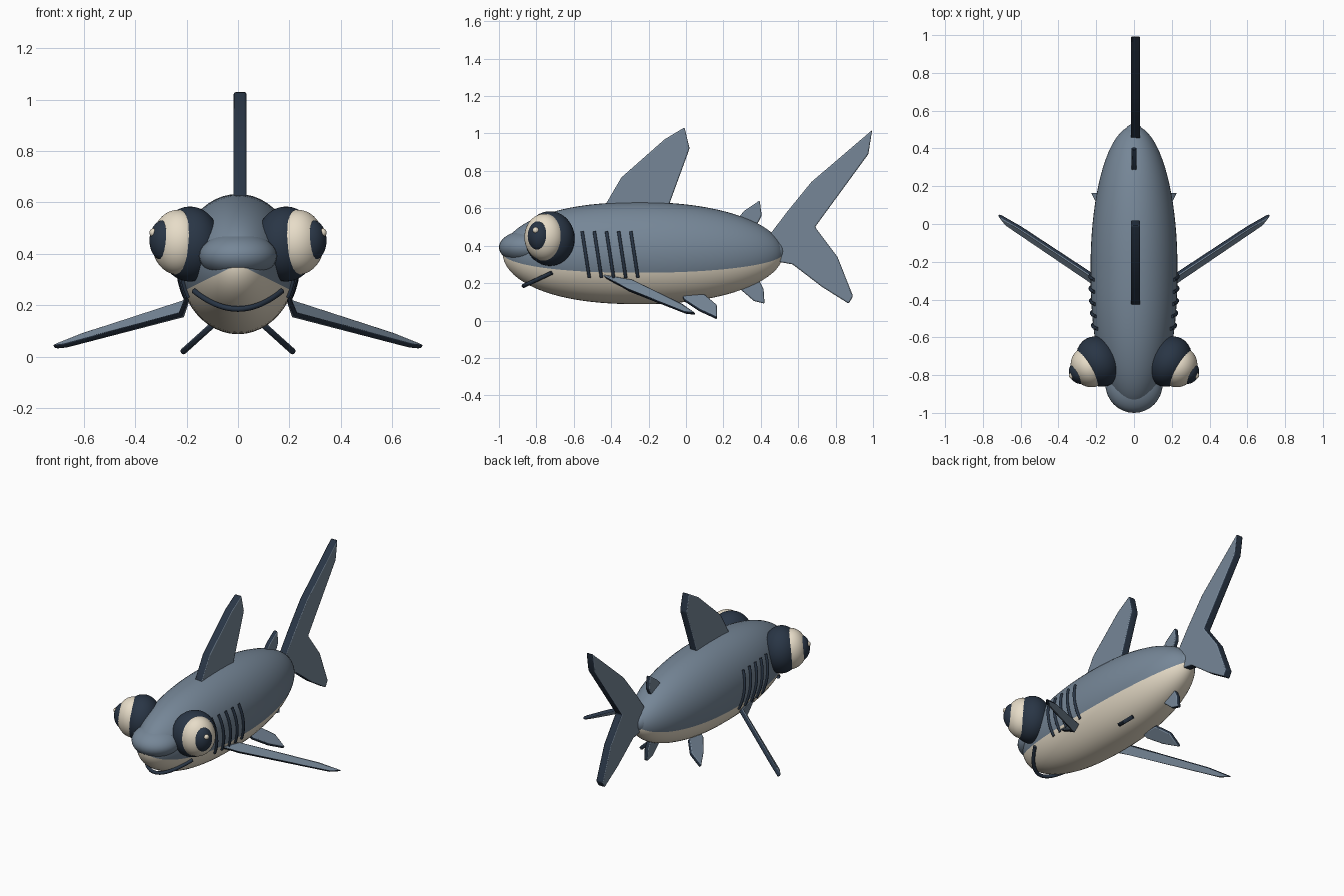
import bpy, bmesh, math
from mathutils import Vector

if "Cube" in bpy.data.objects:
    bpy.data.objects.remove(bpy.data.objects["Cube"])


def mat(name, rgb):
    m = bpy.data.materials.new(name)
    m.diffuse_color = (*rgb, 1)
    m.use_nodes = True
    m.node_tree.nodes["Principled BSDF"].inputs["Base Color"].default_value = m.diffuse_color
    return m


GREY = mat("slate", (0.18, 0.24, 0.31))
CREAM = mat("cream", (0.80, 0.72, 0.58))
DARK = mat("navy", (0.022, 0.036, 0.06))


def make(name, bm, mats, smooth=180):
    bmesh.ops.recalc_face_normals(bm, faces=bm.faces)
    me = bpy.data.meshes.new(name)
    bm.to_mesh(me)
    bm.free()
    ob = bpy.data.objects.new(name, me)
    bpy.context.collection.objects.link(ob)
    for m in mats:
        me.materials.append(m)
    bpy.ops.object.select_all(action='DESELECT')
    ob.select_set(True)
    bpy.context.view_layer.objects.active = ob
    bpy.ops.object.shade_smooth_by_angle(angle=math.radians(smooth))
    return ob


def ball(name, loc, radii, m, rot=0):
    bm = bmesh.new()
    bmesh.ops.create_uvsphere(bm, u_segments=32, v_segments=20, radius=1)
    ob = make(name, bm, [m])
    ob.location, ob.scale, ob.rotation_euler = loc, radii, (0, 0, rot)
    return ob


def tube(name, pts, r, m):
    cu = bpy.data.curves.new(name, 'CURVE')
    cu.dimensions = '3D'
    cu.bevel_depth, cu.bevel_resolution, cu.use_fill_caps = r, 2, True
    sp = cu.splines.new('POLY')
    sp.points.add(len(pts) - 1)
    for p, co in zip(sp.points, pts):
        p.co = (*co, 1)
    cu.materials.append(m)
    ob = bpy.data.objects.new(name, cu)
    bpy.context.collection.objects.link(ob)


def fin(name, pts, thick):
    """Flat plate with slate sides and a dark, slightly bevelled rim."""
    bm = bmesh.new()
    pts = [Vector(p) for p in pts]
    n = Vector()
    for a, b in zip(pts, pts[1:] + pts[:1]):
        n += a.cross(b)
    n = n.normalized() * thick / 2
    lo = [bm.verts.new(p - n) for p in pts]
    hi = [bm.verts.new(p + n) for p in pts]
    bm.faces.new(lo[::-1])
    bm.faces.new(hi)
    for i in range(len(pts)):
        j = (i + 1) % len(pts)
        bm.faces.new((lo[i], lo[j], hi[j], hi[i])).material_index = 1
    ob = make(name, bm, [GREY, DARK], 35)
    bev = ob.modifiers.new("bevel", 'BEVEL')
    bev.width, bev.segments, bev.limit_method = 0.007, 2, 'ANGLE'


# Body: lofted rings, cream below a fixed ring angle
YC, ZC, HX, HZ = -0.23, 0.36, 0.23, 0.273


def swell(y):
    u = abs(y - YC) / 0.75
    return math.sqrt(max(0, 1 - u ** (2.4 if y < YC else 2.05)))


bm = bmesh.new()
SEG, RINGS = 48, 40
rings = []
for i in range(1, RINGS):
    y = YC - 0.75 * math.cos(math.pi * i / RINGS)
    s = swell(y)
    rings.append([bm.verts.new((HX * s * math.cos(a), y, ZC + HZ * s * math.sin(a)))
                  for a in (2 * math.pi * k / SEG for k in range(SEG))])
tips = [bm.verts.new((0, YC + d, ZC)) for d in (-0.75, 0.75)]
for k in range(SEG):
    j = (k + 1) % SEG
    fs = [bm.faces.new((a[k], a[j], b[j], b[k])) for a, b in zip(rings, rings[1:])]
    fs += [bm.faces.new((tips[0], rings[0][k], rings[0][j])),
           bm.faces.new((tips[1], rings[-1][j], rings[-1][k]))]
    for f in fs:
        f.material_index = int(27 <= k < 45)
make("body", bm, [GREY, CREAM])
ball("snout", (0, -0.845, 0.392), (0.152, 0.155, 0.09), GREY)
ball("tail_root", (0, 0.455, 0.37), (0.06, 0.075, 0.07), GREY)

# Mouth
tube("mouth", [(0.17 * t, -0.868 + 0.15 * t * t, 0.185 + 0.07 * t * t)
               for t in (i / 10 for i in range(-10, 11))], 0.011, DARK)

# Middle fins, side profiles as (y, z)
PROFILES = {
    "dorsal_fin": [(-.43, .58), (-.43, .62), (-.345, .765), (-.115, .968), (-.008, 1.032),
                   (.019, .92), (-.088, .626), (-.09, .57)],
    "rear_dorsal_fin": [(.27, .54), (.314, .588), (.394, .642), (.405, .56), (.367, .49)],
    "anal_fin": [(.276, .18), (.362, .105), (.42, .09), (.415, .166), (.378, .24)],
    "tail_fin": [(.437, .444), (.54, .58), (.67, .74), (.995, 1.018), (.975, .89), (.69, .50),
                 (.81, .34), (.893, .13), (.87, .09), (.727, .18), (.57, .30), (.46, .32)],
}
for name, prof in PROFILES.items():
    big = name in ("dorsal_fin", "tail_fin")
    fin(name, [(0.008 if big else 0, y, z) for y, z in prof], 0.05 if big else 0.028)

# Paired parts
for s, side in ((-1, "left"), (1, "right")):
    pec = [(.19, -.46, .245), (.225, -.31, .165), (.675, -.005, .042), (.718, .05, .037),
           (.6, -.018, .085), (.2, -.28, .21)]
    fin("pectoral_fin_" + side, [(s * x, y, z) for x, y, z in pec], 0.026)
    pel = [(-.02, -.1), (-.01, .12), (.07, .6), (.165, 1), (.165, .4), (.1, -.1)]
    fin("pelvic_fin_" + side, [(s * (.1 + .122 * t), y, .122 - .11 * t) for y, t in pel], 0.024)

    # Eyes
    r = -s * 0.5
    ball("eye_socket_" + side, (s * .187, -.728, .438), (.115, .138, .146), DARK, r)
    ball("eyeball_" + side, (s * .235, -.757, .445), (.098, .11, .126), CREAM, r)
    ball("pupil_" + side, (s * .288, -.786, .452), (.055, .062, .08), DARK, r)
    ball("eye_glint_" + side, (s * .328, -.802, .482), (.017, .017, .017), CREAM)

    # Gill slits hugging the body
    for g in range(5):
        y0 = -0.555 + 0.065 * g
        pts = []
        for i in range(9):
            y, z = y0 + 0.038 * i / 8, 0.475 - 0.245 * i / 8
            w = swell(y)
            x = HX * w * math.sqrt(max(0, 1 - ((z - ZC) / (HZ * w)) ** 2))
            pts.append((s * (x + 0.003), y, z))
        tube("gill_%s_%d" % (side, g + 1), pts, 0.009, DARK)
